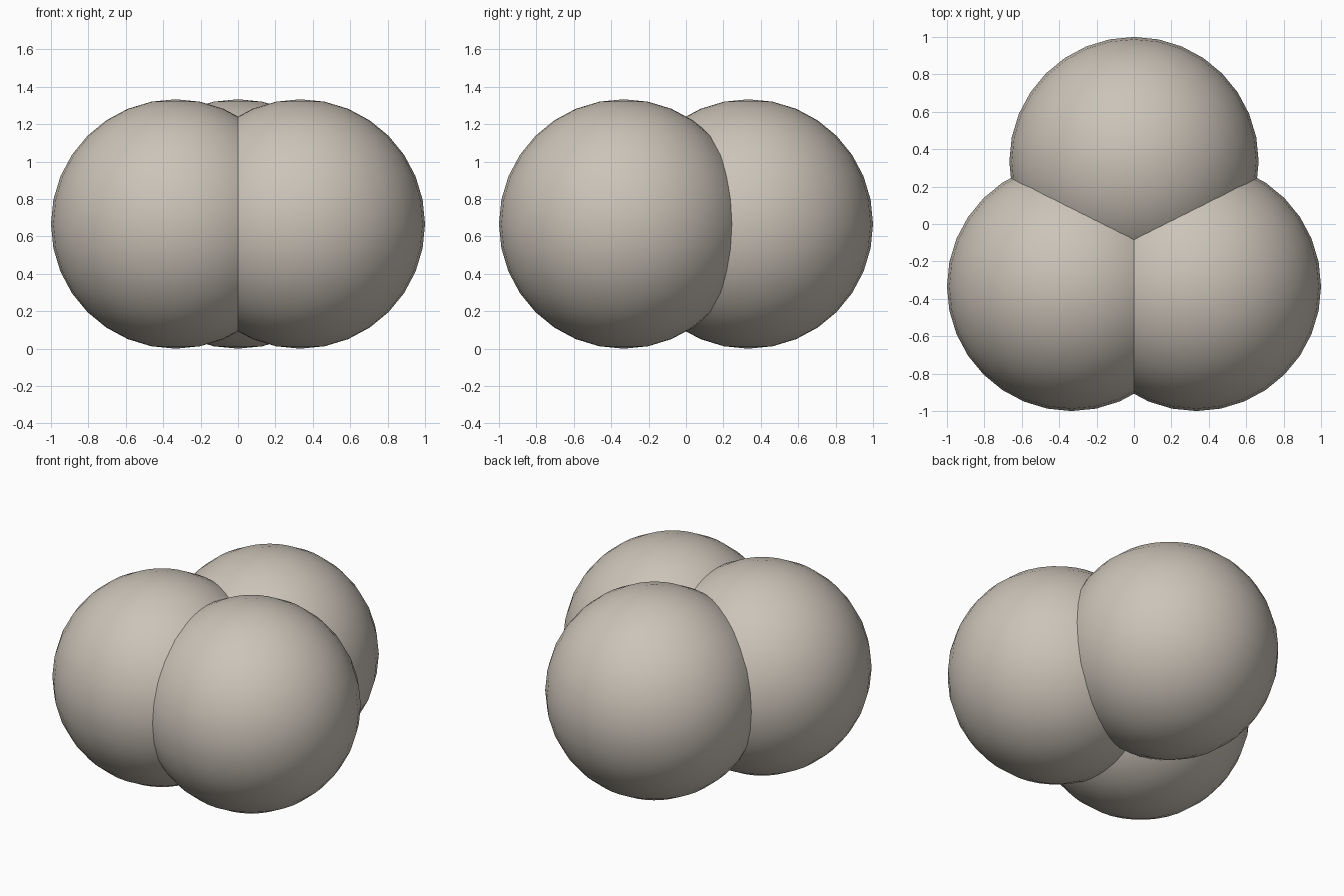
import bpy

if "Cube" in bpy.data.objects:
    bpy.data.objects.remove(bpy.data.objects["Cube"])

R = 2 / 3   # ball radius
D = 1 / 3   # offset of ball centres

# single warm grey colour
mat = bpy.data.materials.new("warm grey")
mat.diffuse_color = (0.60, 0.55, 0.48, 1.0)
mat.use_nodes = True
mat.node_tree.nodes["Principled BSDF"].inputs["Base Color"].default_value = mat.diffuse_color


def ball(name, x, y):
    bpy.ops.mesh.primitive_uv_sphere_add(segments=32, ring_count=16, radius=R,
                                         location=(x, y, R))
    ob = bpy.context.object
    ob.name = name
    ob.data.materials.append(mat)
    bpy.ops.object.shade_smooth()


# cluster of three overlapping balls
ball("front_left_ball", -D, -D)
ball("front_right_ball", D, -D)
ball("back_ball", 0, D)
